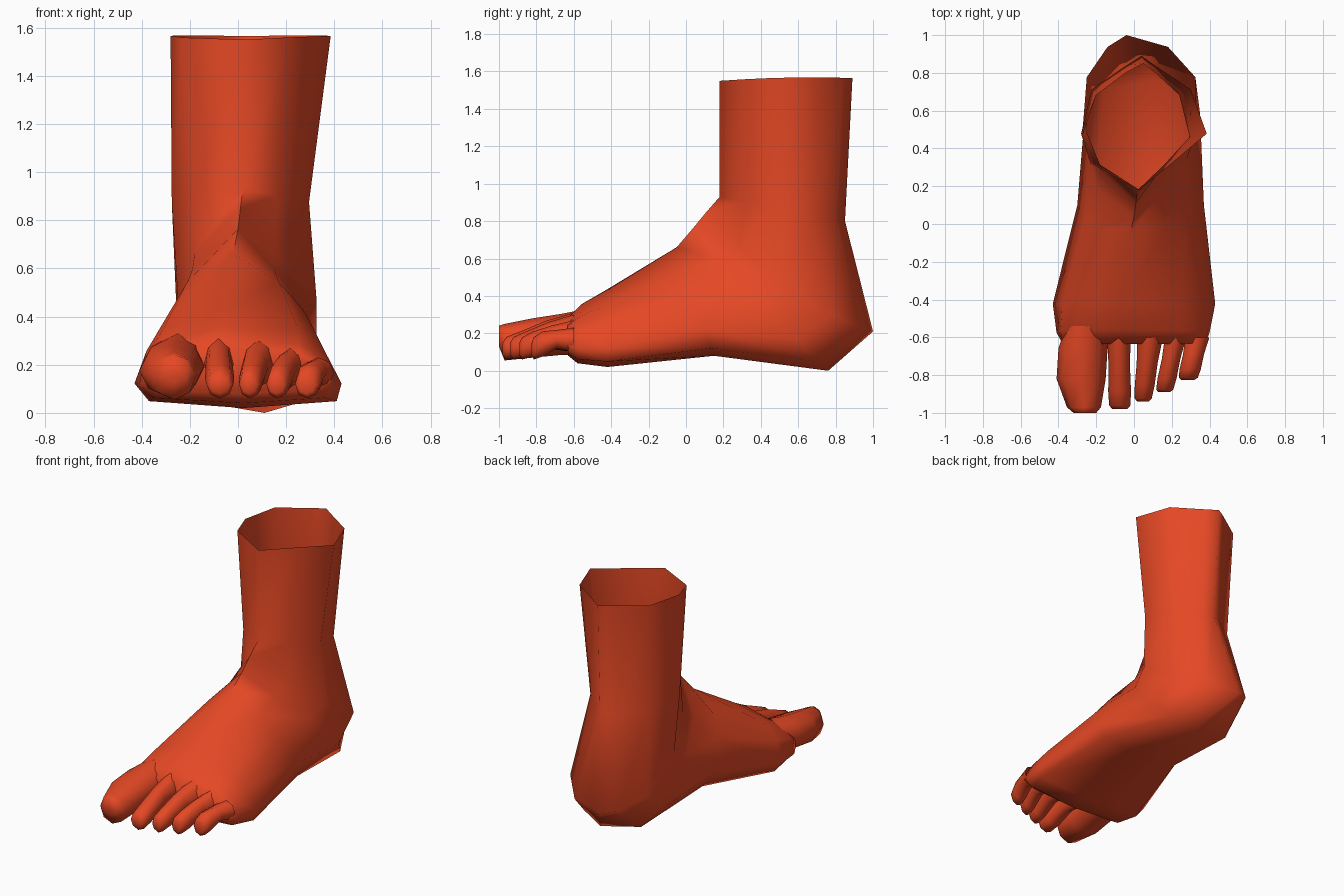
import bpy, bmesh, math

if "Cube" in bpy.data.objects:
    bpy.data.objects.remove(bpy.data.objects["Cube"])

skin = bpy.data.materials.new("skin")
skin.diffuse_color = (0.78, 0.065, 0.018, 1)
skin.use_nodes = True
skin.node_tree.nodes["Principled BSDF"].inputs["Base Color"].default_value = skin.diffuse_color


def loft(name, rings, cap_start=False, cap_end=False):
    """Skin a list of equal-length vertex rings into a smooth object."""
    bm = bmesh.new()
    vs = [[bm.verts.new(p) for p in ring] for ring in rings]
    n = len(vs[0])
    for a, b in zip(vs, vs[1:]):
        for i in range(n):
            j = (i + 1) % n
            bm.faces.new((a[i], a[j], b[j], b[i]))
    if cap_start:
        bm.faces.new(vs[0][::-1])
    if cap_end:
        bm.faces.new(vs[-1])
    bmesh.ops.recalc_face_normals(bm, faces=bm.faces)
    me = bpy.data.meshes.new(name)
    bm.to_mesh(me)
    bm.free()
    ob = bpy.data.objects.new(name, me)
    bpy.context.collection.objects.link(ob)
    me.materials.append(skin)
    bpy.ops.object.select_all(action='DESELECT')
    ob.select_set(True)
    bpy.context.view_layer.objects.active = ob
    bpy.ops.object.shade_smooth_by_angle(angle=math.radians(80))
    return ob


# Foot and leg: sections fan from the toe base, round the heel, up the shin.
# Each: instep point, sole/heel point, downward bow, left x's, right x's
T = (0.2, 0.42, 0.75, 0.93)
sections = [
    ((-0.06, -0.635, 0.28), (0.02, -0.63, 0.08), 0, (-.32, -.38, -.38, -.30), (.26, .36, .38, .30)),
    ((-0.06, -0.56, 0.355), (0.02, -0.58, 0.04), 0, (-.31, -.39, -.41, -.35), (.25, .36, .40, .36)),
    ((-0.06, -0.43, 0.43), (0.02, -0.42, 0.02), 0, (-.31, -.38, -.43, -.37), (.25, .36, .43, .41)),
    ((-0.02, -0.05, 0.66), (0.12, 0.15, 0.08), 0, (-.21, -.26, -.30, -.22), (.17, .28, .37, .35)),
    ((0.00, 0.04, 0.765), (0.11, 0.76, 0.00), 0.03, (-.19, -.24, -.26, -.16), (.15, .28, .35, .27)),
    ((0.01, 0.11, 0.85), (-0.04, 1.00, 0.21), 0.10, (-.18, -.25, -.25, -.14), (.15, .325, .325, .18)),
    ((0.02, 0.18, 0.93), (0.05, 0.85, 0.80), 0, (-.18, -.275, -.20, -.04), (.16, .295, .24, .11)),
    ((0.03, 0.18, 1.55), (0.04, 0.89, 1.565), -0.01, (-.23, -.28, -.225, -.04), (.20, .385, .30, .11)),
]
rings = []
for top, bot, bow, left, right in sections:
    def at(t, x):
        return (x, top[1] + t * (bot[1] - top[1]),
                top[2] + t * (bot[2] - top[2]) - bow * math.sin(math.pi * t))
    rings.append([top] + [at(t, x) for t, x in zip(T, right)] + [bot]
                 + [at(t, x) for t, x in zip(T[::-1], left[::-1])])
loft("foot_and_leg", rings, cap_start=True)


# Toes: eight-sided tapered lofts, each from root to tip
def toe(name, stations):
    """Stations are (x, y, half width, bottom z, top z)."""
    out = []
    for x, y, w, lo, hi in stations:
        mid, h = (lo + hi) / 2, (hi - lo) / 2
        ring = []
        for k in range(8):
            a = math.radians(45 * k)
            ring.append((x + w * math.cos(a), y, mid + h * math.sin(a)))
        out.append(ring)
    loft(name, out, cap_end=True)


toe("big_toe", [
    (-0.25, -0.54, 0.11, 0.08, 0.33), (-0.27, -0.66, 0.13, 0.085, 0.305),
    (-0.28, -0.82, 0.13, 0.07, 0.28), (-0.265, -0.97, 0.09, 0.055, 0.25),
    (-0.26, -1.00, 0.06, 0.13, 0.24)])

# Small toes: root x, root half width, tip x, tip half width, tip y, root top z
small = [
    ("second_toe", -0.080, 0.062, -0.075, 0.056, -0.98, 0.31),
    ("third_toe", 0.085, 0.068, 0.047, 0.044, -0.94, 0.30),
    ("fourth_toe", 0.220, 0.056, 0.160, 0.045, -0.89, 0.27),
    ("little_toe", 0.335, 0.064, 0.285, 0.050, -0.825, 0.23),
]
for name, x0, w0, x1, w1, y1, z0 in small:
    def station(f, scale, lo, hi):
        y = -0.60 + (y1 + 0.60) * f
        return x0 + (x1 - x0) * f, y, (w0 + (w1 - w0) * f) * scale, lo, hi
    toe(name, [
        station(0, 1, 0.10, z0),
        station(0.4, 0.95, 0.12, z0 * 0.6 + 0.08),
        station(0.75, 1.05, 0.075, 0.21),
        station(0.95, 1, 0.06, 0.18),
        station(1, 0.7, 0.08, 0.15)])
